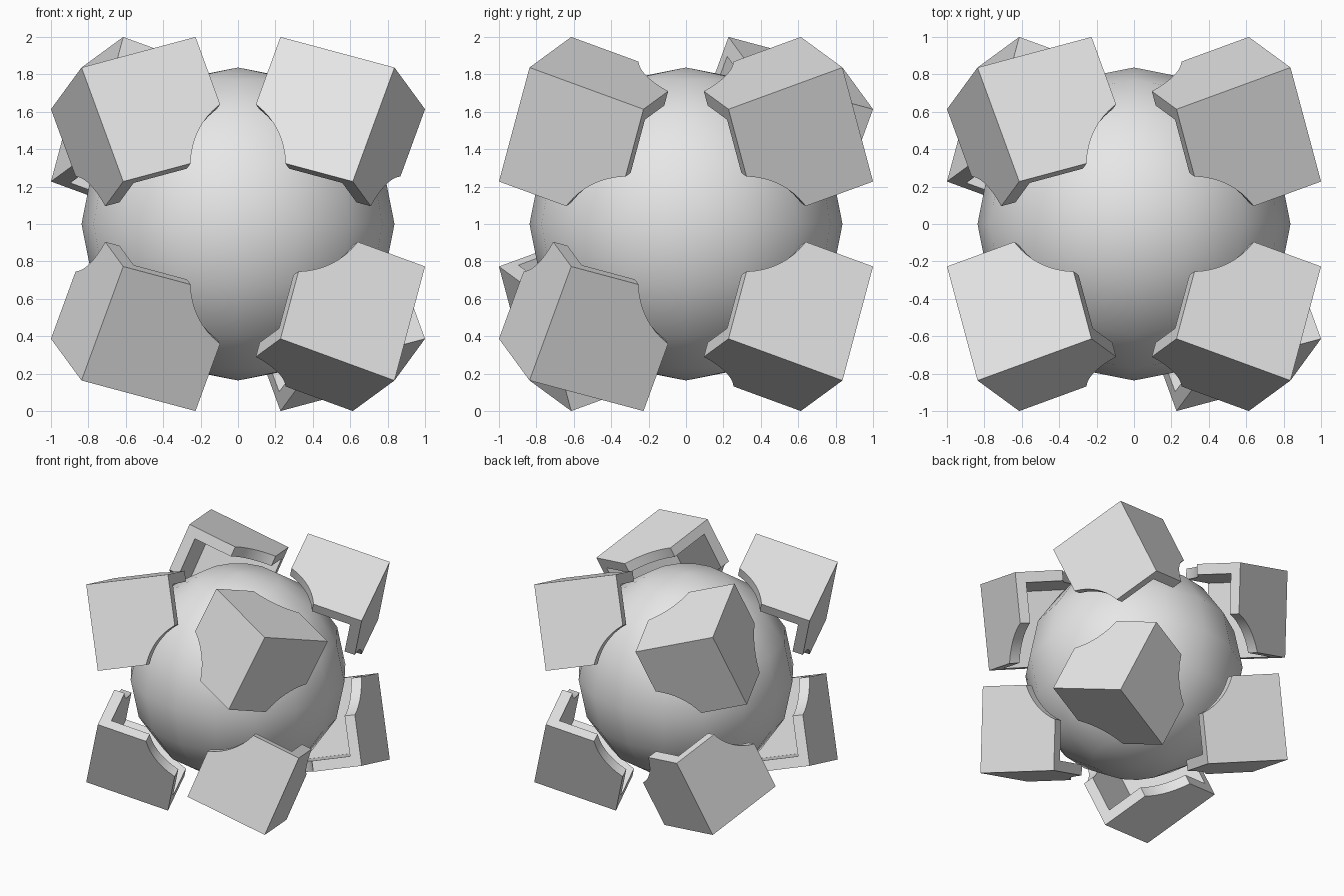
import bpy
import bmesh
from math import radians
from mathutils import Matrix, Vector

if "Cube" in bpy.data.objects:
    bpy.data.objects.remove(bpy.data.objects["Cube"], do_unlink=True)

UNIT = 1.6734            # edge of the untwisted cube
TIP = 0.5 * UNIT         # half edge, also the ball radius
EDGE = 0.4 * UNIT        # edge of one corner piece
WALL = 0.05 * UNIT       # wall thickness
HOLE = 0.472             # radius of the round opening in each side
LIFT = Matrix.Translation((0, 0, 1))

grey = bpy.data.materials.new("light_grey")
grey.use_nodes = True
grey.diffuse_color = (0.8, 0.8, 0.8, 1)
grey.node_tree.nodes["Principled BSDF"].inputs["Base Color"].default_value = (0.8, 0.8, 0.8, 1)


def add_object(name, mesh):
    obj = bpy.data.objects.new(name, mesh)
    bpy.context.collection.objects.link(obj)
    return obj


def bmesh_object(name, bm):
    mesh = bpy.data.meshes.new(name)
    bm.to_mesh(mesh)
    bm.free()
    return add_object(name, mesh)


def box(name, low, high):
    bm = bmesh.new()
    middle, size = (low + high) / 2, high - low
    bmesh.ops.create_cube(bm, size=size, matrix=Matrix.Translation([middle] * 3))
    return bmesh_object(name, bm)


def cylinder(name, axis):
    bm = bmesh.new()
    turn = Vector((0, 0, 1)).rotation_difference(axis).to_matrix().to_4x4()
    bmesh.ops.create_cone(bm, cap_ends=True, segments=64, radius1=HOLE, radius2=HOLE,
                          depth=UNIT, matrix=Matrix.Translation(axis * TIP) @ turn)
    return bmesh_object(name, bm)


def smooth(mesh):
    mesh.polygons.foreach_set("use_smooth", [True] * len(mesh.polygons))
    mesh.set_sharp_from_angle(angle=radians(30))


# Central ball
bm = bmesh.new()
bmesh.ops.create_uvsphere(bm, u_segments=16, v_segments=8, radius=TIP, matrix=LIFT)
ball = bmesh_object("centre_ball", bm)
ball.data.materials.append(grey)
smooth(ball.data)

# Corner shell: a hollow box corner with a round bite out of each side
blank = box("corner_blank", TIP - EDGE, TIP)
cutters = [box("hollow_cutter", -TIP, TIP - WALL)]
for axis in Matrix.Identity(3):
    cutters.append(cylinder("hole_cutter", axis.copy()))
for cutter in cutters:
    cutter.hide_render = True
    mod = blank.modifiers.new("cut", 'BOOLEAN')
    mod.operation = 'DIFFERENCE'
    mod.solver = 'EXACT'
    mod.object = cutter
bpy.context.view_layer.update()
graph = bpy.context.evaluated_depsgraph_get()
shell = bpy.data.meshes.new_from_object(blank.evaluated_get(graph))
for helper in cutters + [blank]:
    bpy.data.objects.remove(helper, do_unlink=True)

# Eight corners, each twisted about its own diagonal; two opposite ones turn the other way
REVERSED = {(1, -1, -1), (-1, 1, 1)}
for sx in (-1, 1):
    for sy in (-1, 1):
        for sz in (-1, 1):
            signs = (sx, sy, sz)
            angle = radians(-30 if signs in REVERSED else 30)
            twist = Matrix.Rotation(angle, 4, Vector((1, 1, 1)).normalized())
            place = LIFT @ Matrix.Diagonal((*signs, 1)) @ twist
            bm = bmesh.new()
            bm.from_mesh(shell)
            bm.transform(place)
            if sx * sy * sz < 0:
                bmesh.ops.reverse_faces(bm, faces=bm.faces)
            name = "_".join(("top" if sz > 0 else "bottom", "front" if sy < 0 else "back",
                             "left" if sx > 0 else "right", "corner"))
            corner = bmesh_object(name, bm)
            corner.data.materials.clear()
            corner.data.materials.append(grey)
            smooth(corner.data)
bpy.data.meshes.remove(shell)
